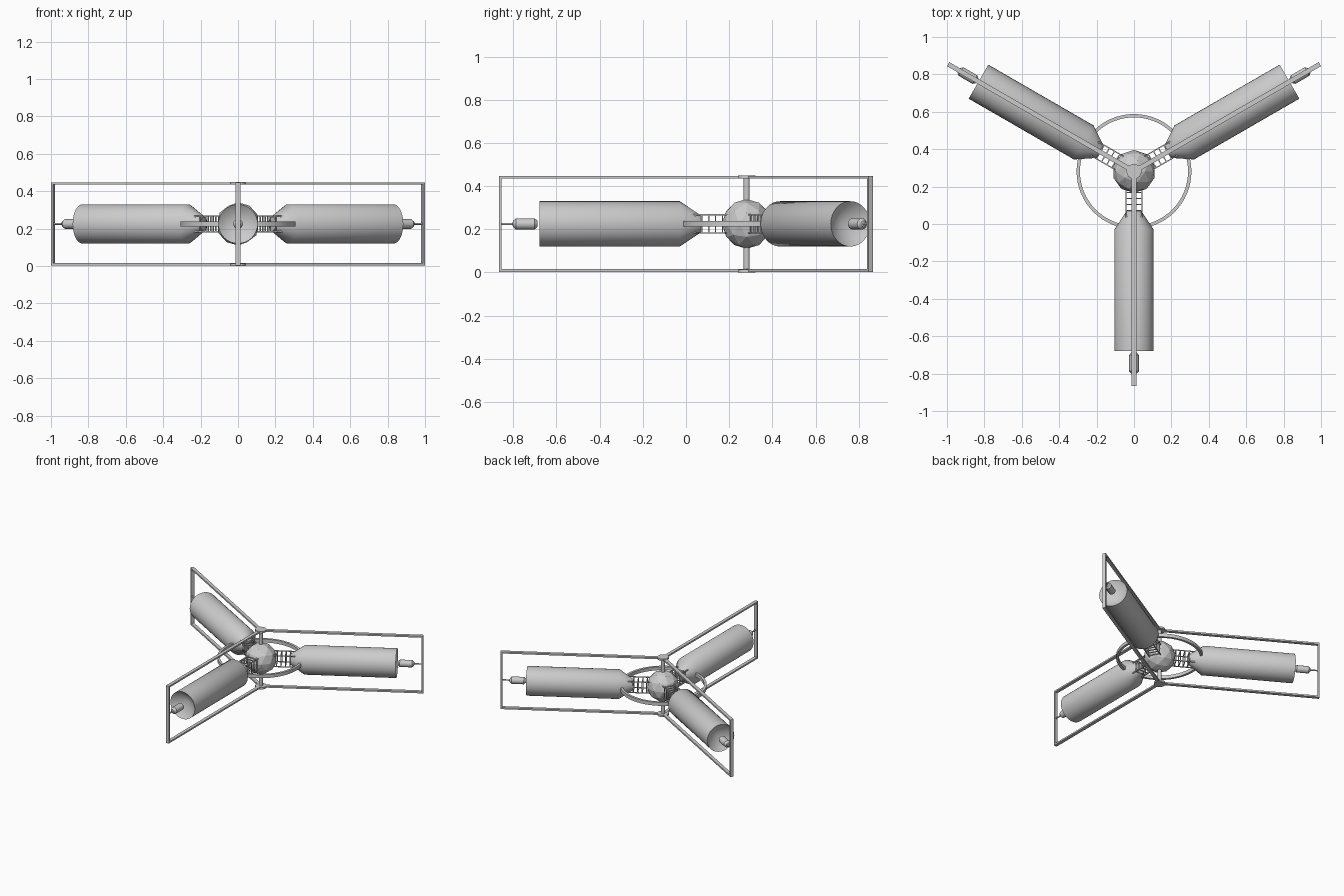
import bpy, bmesh, math
from mathutils import Matrix, Vector

if "Cube" in bpy.data.objects:
    bpy.data.objects.remove(bpy.data.objects["Cube"])

CY, CZ, R = 0.281, 0.225, 1.1475   # hub position, arm length
ANGLES = [math.radians(a) for a in (-90, 30, 150)]


def finish(name, bm, angle=None, smooth=False):
    """Turn a bmesh built around the hub axis into an object."""
    bmesh.ops.recalc_face_normals(bm, faces=bm.faces)
    me = bpy.data.meshes.new(name)
    bm.to_mesh(me)
    bm.free()
    ob = bpy.data.objects.new(name, me)
    bpy.context.collection.objects.link(ob)
    place = Matrix.Translation((0, CY, CZ))
    ob.matrix_world = place @ Matrix.Rotation(angle, 4, 'Z') if angle is not None else place
    if smooth:
        bpy.ops.object.select_all(action='DESELECT')
        ob.select_set(True)
        bpy.context.view_layer.objects.active = ob
        bpy.ops.object.shade_smooth_by_angle(angle=math.radians(35))
    return ob


def box(bm, lo, hi):
    lo, hi = Vector(lo), Vector(hi)
    m = Matrix.Translation((lo + hi) / 2) @ Matrix.Diagonal((*(hi - lo), 1))
    bmesh.ops.create_cube(bm, size=1, matrix=m)


def lathe(bm, profile, axis, steps=32):
    """Spin (distance along axis, radius) points around the X or Z axis."""
    pts = [(d, 0, r) if axis == 'X' else (r, 0, d) for d, r in profile]
    vs = [bm.verts.new(p) for p in pts]
    es = [bm.edges.new(p) for p in zip(vs, vs[1:])]
    bmesh.ops.spin(bm, geom=vs + es, cent=(0, 0, 0), steps=steps, angle=math.tau,
                   axis=(1, 0, 0) if axis == 'X' else (0, 0, 1))
    bmesh.ops.remove_doubles(bm, verts=bm.verts, dist=1e-5)


# faceted core
bm = bmesh.new()
bmesh.ops.create_icosphere(bm, subdivisions=2, radius=0.115)
finish("core_sphere", bm)

# central mast with end discs
bm = bmesh.new()
lathe(bm, [(-CZ, 0), (-CZ, 0.04), (-CZ + 0.014, 0.04), (-CZ + 0.014, 0.014),
           (CZ - 0.014, 0.014), (CZ - 0.014, 0.04), (CZ, 0.04), (CZ, 0)], 'Z', 24)
finish("central_mast", bm, smooth=True)

# ring joining the arms
bm = bmesh.new()
lathe(bm, [(-0.013, 0.289), (-0.013, 0.307), (0.013, 0.307), (0.013, 0.289), (-0.013, 0.289)], 'Z', 64)
finish("ring", bm, smooth=True)

for n, a in enumerate(ANGLES, 1):
    # open rectangular frame
    bm = bmesh.new()
    w, t, h = 0.0125, 0.012, CZ - 0.003
    for s in (-1, 1):
        z0, z1 = sorted((s * h, s * (h - t)))
        box(bm, (0, -w, z0), (R, w, z1))
    box(bm, (R - t, -w, -h + t), (R, w, h - t))
    finish(f"arm_frame_{n}", bm, a)

    # tank with tapered nose and conical recess at the outer end
    bm = bmesh.new()
    lathe(bm, [(0.21, 0), (0.21, 0.038), (0.31, 0.105), (0.96, 0.105), (0.88, 0)], 'X', 32)
    finish(f"tank_{n}", bm, a, True)

    # small end pod and its mounting rod
    bm = bmesh.new()
    lathe(bm, [(0.968, 0), (0.968, 0.014), (0.982, 0.026), (1.068, 0.026), (1.082, 0.014),
               (1.084, 0.005), (R - 0.006, 0.005)], 'X', 16)
    finish(f"end_pod_{n}", bm, a, True)

    # lattice boom between core and tank
    bm = bmesh.new()
    q, b = 0.042, 0.003
    for s in (-1, 1):
        for u in (-1, 1):
            box(bm, (0.06, s * q - b, u * q - b), (0.25, s * q + b, u * q + b))
        for i in range(6):
            x = 0.08 + i * 0.032
            box(bm, (x - b, s * q - b, -q), (x + b, s * q + b, q))
            box(bm, (x - b, -q, s * q - b), (x + b, q, s * q + b))
    finish(f"lattice_boom_{n}", bm, a)
